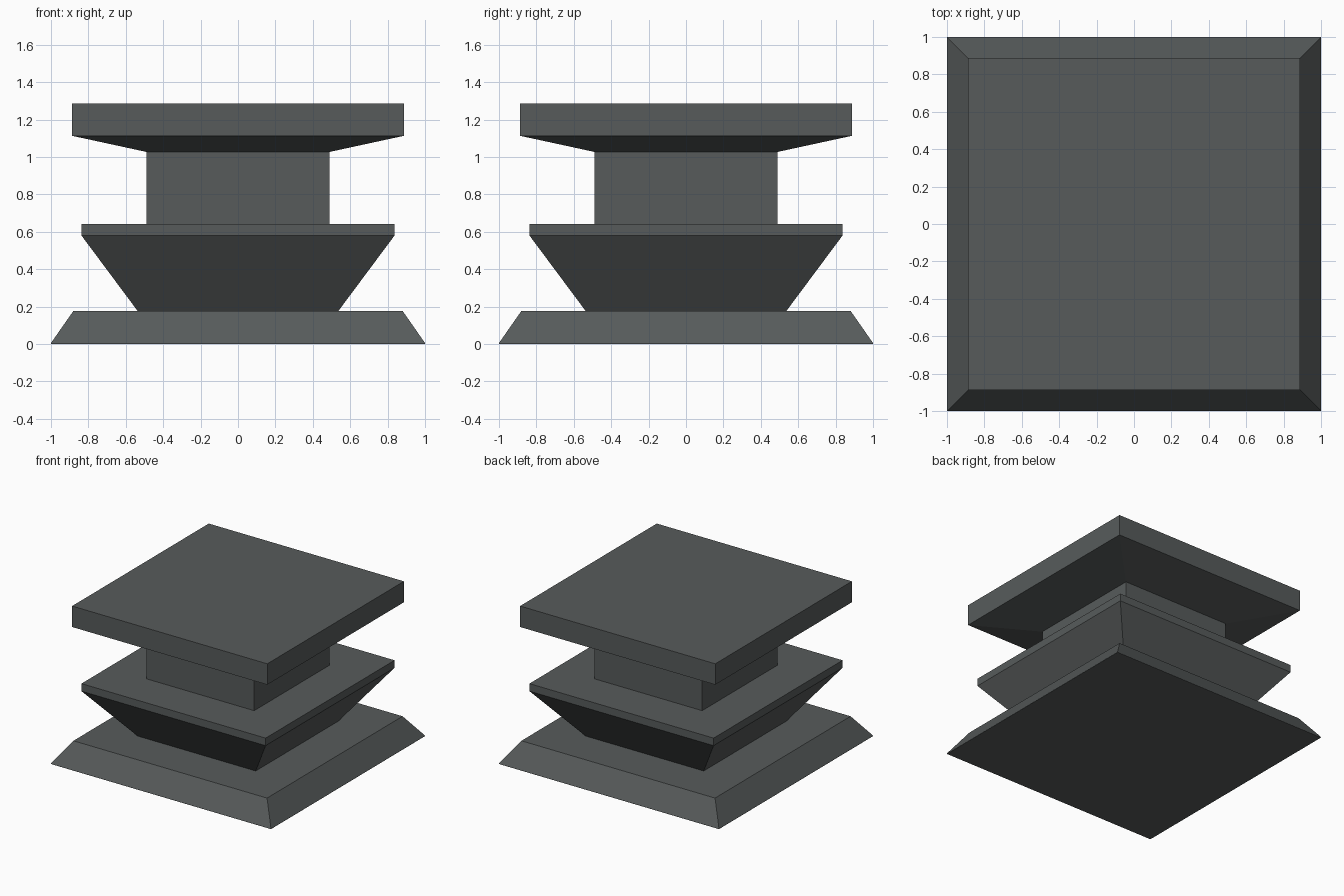
import bpy

if "Cube" in bpy.data.objects:
    bpy.data.objects.remove(bpy.data.objects["Cube"])

stone = bpy.data.materials.new("dark_grey_stone")
stone.diffuse_color = (0.095, 0.105, 0.105, 1)
stone.use_nodes = True
stone.node_tree.nodes["Principled BSDF"].inputs["Base Color"].default_value = stone.diffuse_color


def square_loft(name, profile, cap_bottom=False, cap_top=False):
    """Stack square rings given as (half width, height) and skin them."""
    verts = [(sx * h, sy * h, z) for h, z in profile
             for sx, sy in ((-1, -1), (1, -1), (1, 1), (-1, 1))]
    faces = []
    for r in range(len(profile) - 1):
        a, b = 4 * r, 4 * r + 4
        for i in range(4):
            j = (i + 1) % 4
            faces.append((a + i, a + j, b + j, b + i))
    if cap_bottom:
        faces.append((3, 2, 1, 0))
    if cap_top:
        n = len(verts)
        faces.append((n - 4, n - 3, n - 2, n - 1))
    mesh = bpy.data.meshes.new(name)
    mesh.from_pydata(verts, [], faces)
    mesh.materials.append(stone)
    obj = bpy.data.objects.new(name, mesh)
    bpy.context.collection.objects.link(obj)
    return obj


# Sloped base with its ledge, running in to the flared block
square_loft("base", [(1.0, 0), (1.0, 0.005), (0.88, 0.177), (0.537, 0.177)], cap_bottom=True)
# Flared block with a thin rim and ledge around the shaft
square_loft("flared_block", [(0.537, 0.177), (0.837, 0.58), (0.837, 0.642), (0.49, 0.642)])
# Straight shaft
square_loft("shaft", [(0.49, 0.642), (0.49, 1.027)])
# Flared cap slab
square_loft("cap", [(0.49, 1.027), (0.887, 1.113), (0.887, 1.285)], cap_top=True)
